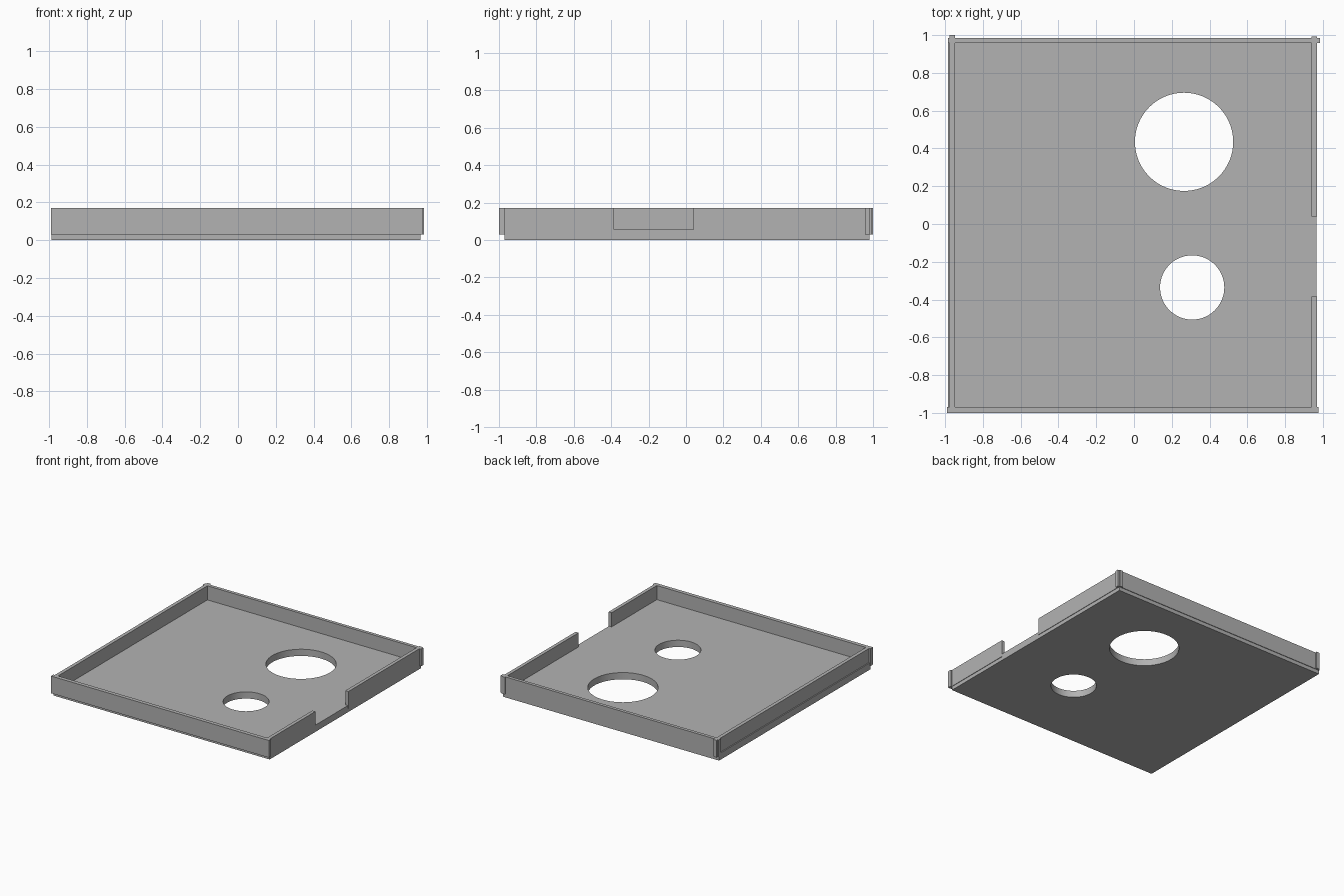
import bpy

default_cube = bpy.data.objects.get("Cube")
if default_cube:
    bpy.data.objects.remove(default_cube, do_unlink=True)

# Single grey material
grey = bpy.data.materials.new("plain_grey")
grey.use_nodes = True
colour = (0.448, 0.448, 0.448, 1)
grey.diffuse_color = colour
grey.node_tree.nodes["Principled BSDF"].inputs["Base Color"].default_value = colour

FLOOR_TOP = 0.055
WALL_BASE, WALL_TOP = 0.03, 0.17


def box(name, x, y, z=(WALL_BASE, WALL_TOP)):
    """Box spanning the given (low, high) ranges."""
    spans = (x, y, z)
    bpy.ops.mesh.primitive_cube_add(size=1, location=[(a + b) / 2 for a, b in spans])
    ob = bpy.context.object
    ob.name = name
    ob.scale = [b - a for a, b in spans]
    bpy.ops.object.transform_apply(location=False, rotation=False, scale=True)
    ob.data.materials.append(grey)
    return ob


def cut_hole(target, x, y, radius):
    """Cut a round vertical hole through the target."""
    bpy.ops.mesh.primitive_cylinder_add(vertices=96, radius=radius, depth=1, location=(x, y, 0))
    cutter = bpy.context.object
    cutter.hide_render = True
    cutter.data.materials.append(grey)
    mod = target.modifiers.new("hole", 'BOOLEAN')
    mod.operation = 'DIFFERENCE'
    mod.solver = 'EXACT'
    mod.object = cutter
    bpy.ops.object.select_all(action='DESELECT')
    target.select_set(True)
    bpy.context.view_layer.objects.active = target
    bpy.ops.object.modifier_apply(modifier=mod.name)
    bpy.data.objects.remove(cutter, do_unlink=True)


# Floor slab with a large and a small round opening
floor = box("floor", (-0.985, 0.965), (-0.97, 0.98), (0, FLOOR_TOP))
cut_hole(floor, 0.265, 0.435, 0.26)
cut_hole(floor, 0.308, -0.336, 0.17)
bpy.ops.object.shade_smooth_by_angle()

# Rim walls, overlapping slightly at the corners
box("front_wall", (-0.99, 0.978), (-1.0, -0.968))
box("back_wall", (-0.985, 0.984), (0.958, 0.985))
box("right_wall", (-0.976, -0.947), (-0.97, 1.0))

# Left wall, split by a doorway gap
box("left_wall_front", (0.941, 0.969), (-0.97, -0.385))
box("left_wall_back", (0.941, 0.969), (0.04, 0.993))
